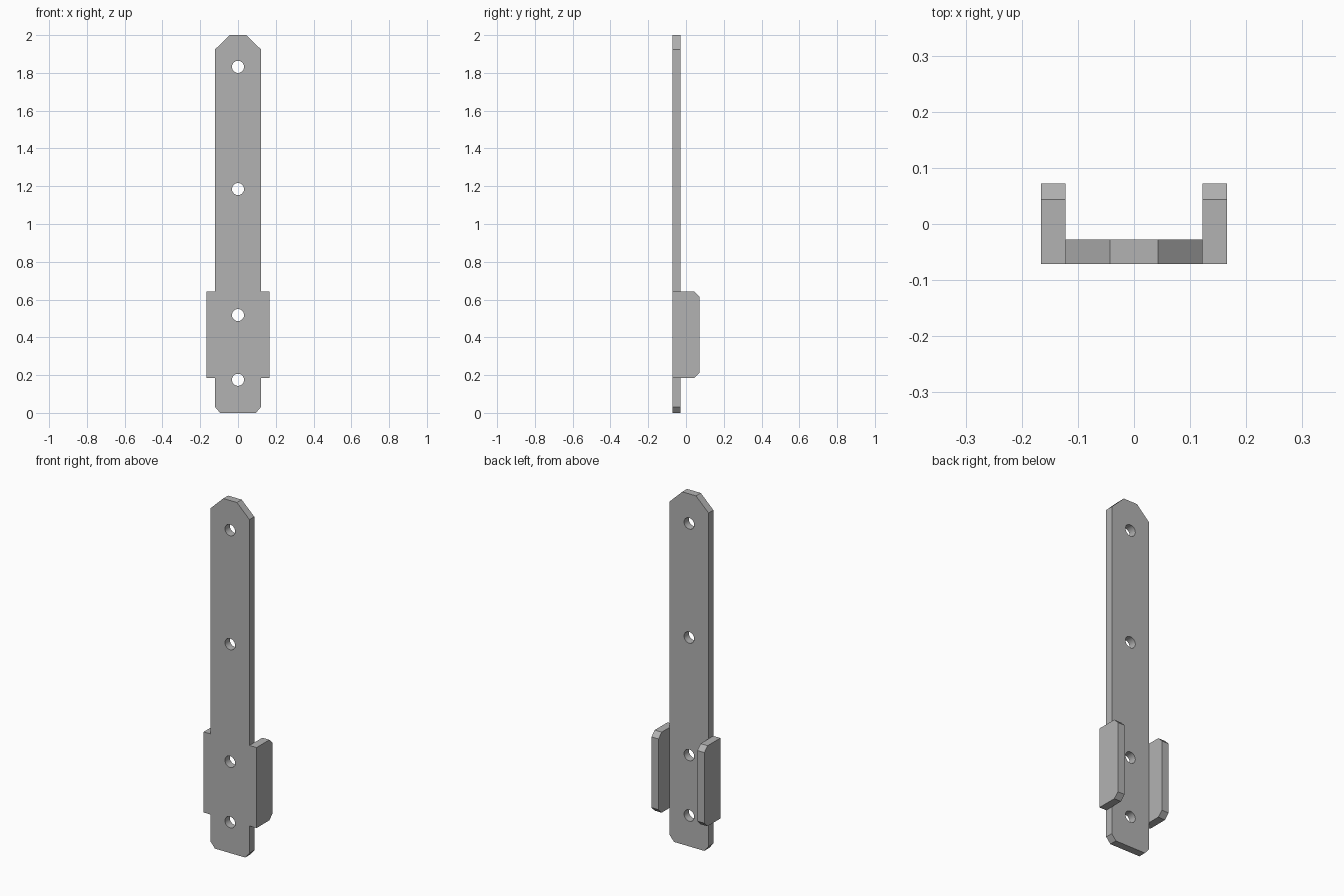
import bpy, bmesh, math
from mathutils import Matrix, Vector

if "Cube" in bpy.data.objects:
    bpy.data.objects.remove(bpy.data.objects["Cube"], do_unlink=True)

FRONT, INNER, BACK = -0.071, -0.028, 0.072   # depth planes
HALF, OUTER = 0.122, 0.166                   # strap half width, flange outside

steel = bpy.data.materials.new("grey_steel")
steel.use_nodes = True
colour = (0.45, 0.45, 0.45, 1)
steel.diffuse_color = colour
steel.node_tree.nodes["Principled BSDF"].inputs["Base Color"].default_value = colour


def add_object(name, bm):
    bmesh.ops.recalc_face_normals(bm, faces=bm.faces)
    mesh = bpy.data.meshes.new(name)
    bm.to_mesh(mesh)
    bm.free()
    mesh.materials.append(steel)
    obj = bpy.data.objects.new(name, mesh)
    bpy.context.collection.objects.link(obj)
    return obj


def prism(name, points, direction):
    """Extrude a flat outline along a vector."""
    bm = bmesh.new()
    face = bm.faces.new([bm.verts.new(p) for p in points])
    result = bmesh.ops.extrude_face_region(bm, geom=[face], use_keep_orig=True)
    moved = [g for g in result["geom"] if isinstance(g, bmesh.types.BMVert)]
    bmesh.ops.translate(bm, verts=moved, vec=Vector(direction))
    return add_object(name, bm)


def combine(target, helper, operation):
    mod = target.modifiers.new(operation.lower(), "BOOLEAN")
    mod.object, mod.operation, mod.solver = helper, operation, "EXACT"
    bpy.context.view_layer.objects.active = target
    bpy.ops.object.modifier_apply(modifier=mod.name)
    bpy.data.objects.remove(helper, do_unlink=True)


# Long strap with a tapered top and clipped bottom corners
right_edge = [(0.095, 0), (HALF, 0.032), (HALF, 1.924), (0.043, 2)]
outline = right_edge + [(-x, z) for x, z in reversed(right_edge)]
bracket = prism("mounting_bracket", [(x, FRONT, z) for x, z in outline],
                (0, INNER - FRONT, 0))

# Side flanges folded to the back, with clipped rear corners
low, high, clip = 0.186, 0.643, 0.028
profile = [(FRONT, low), (BACK - clip, low), (BACK, low + clip),
           (BACK, high - clip), (BACK - clip, high), (FRONT, high)]
for side in (-1, 1):
    flange = prism("flange", [(side * HALF, y, z) for y, z in profile],
                   (side * (OUTER - HALF), 0, 0))
    combine(bracket, flange, "UNION")

# Screw holes
for z in (0.175, 0.518, 1.185, 1.832):
    bm = bmesh.new()
    bmesh.ops.create_cone(bm, cap_ends=True, segments=32, radius1=0.032,
                          radius2=0.032, depth=0.3,
                          matrix=Matrix.Translation((0, FRONT, z))
                          @ Matrix.Rotation(math.pi / 2, 4, "X"))
    combine(bracket, add_object("hole_cutter", bm), "DIFFERENCE")

# Merge coplanar faces and smooth only the hole walls
bm = bmesh.new()
bm.from_mesh(bracket.data)
bmesh.ops.remove_doubles(bm, verts=bm.verts, dist=0.0001)
bmesh.ops.dissolve_limit(bm, angle_limit=math.radians(1), verts=bm.verts, edges=bm.edges)
bm.to_mesh(bracket.data)
bm.free()
bpy.ops.object.select_all(action="DESELECT")
bracket.select_set(True)
bpy.context.view_layer.objects.active = bracket
bpy.ops.object.shade_smooth_by_angle(angle=math.radians(25))
